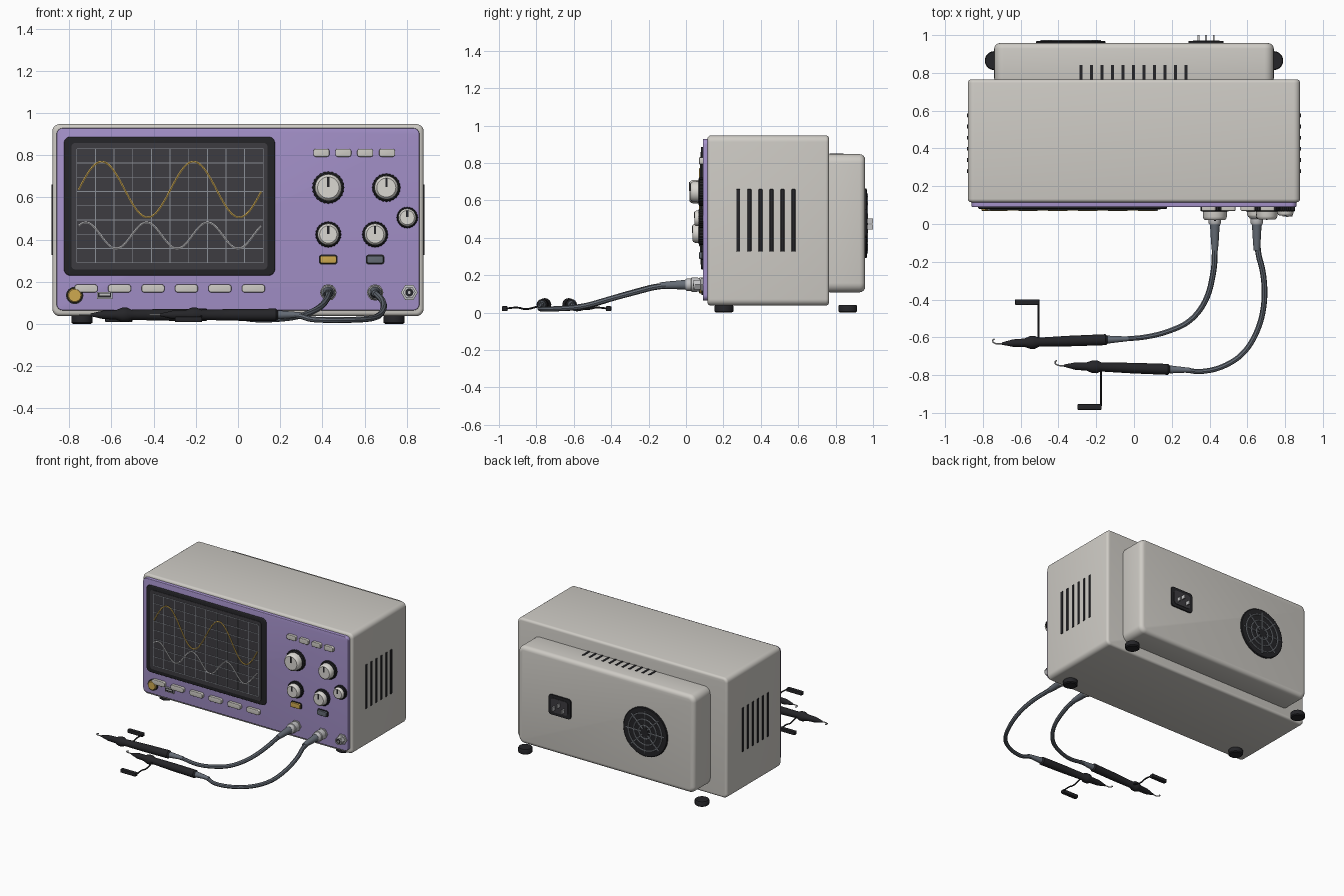
import bpy, bmesh, math
from mathutils import Vector

cube = bpy.data.objects.get("Cube")
if cube:
    bpy.data.objects.remove(cube, do_unlink=True)


def material(name, r, g, b):
    m = bpy.data.materials.new(name)
    m.use_nodes = True
    m.diffuse_color = (r, g, b, 1)
    node = next(n for n in m.node_tree.nodes if n.type == 'BSDF_PRINCIPLED')
    node.inputs["Base Color"].default_value = (r, g, b, 1)
    return m


CASE = material("warm grey case", .62, .60, .56)
PURPLE = material("purple panel", .38, .29, .60)
SCREEN = material("dark screen", .047, .045, .052)
BLACK = material("black rubber", .018, .018, .021)
YELLOW = material("amber", .62, .40, .08)
SLATE = material("slate cable", .13, .15, .18)
GRID = material("grid grey", .26, .28, .31)
SILVER = material("silver", .55, .55, .56)
KNOB = material("pale knob", .70, .68, .64)


def finish(name, bm, mat):
    bmesh.ops.recalc_face_normals(bm, faces=bm.faces)
    me = bpy.data.meshes.new(name)
    bm.to_mesh(me)
    bm.free()
    me.materials.append(mat)
    ob = bpy.data.objects.new(name, me)
    bpy.context.collection.objects.link(ob)
    smooth(ob)
    return ob


def smooth(ob):
    bpy.ops.object.select_all(action='DESELECT')
    ob.select_set(True)
    bpy.context.view_layer.objects.active = ob
    bpy.ops.object.shade_smooth_by_angle(angle=math.radians(35))


def box(name, x, y, z, mat, corner=0, edge=0):
    """Block from ranges; corner rounds edges along y, edge softens the rest."""
    bm = bmesh.new()
    bmesh.ops.create_cube(bm, size=1)
    for v in bm.verts:
        v.co = [lo + (hi - lo) * (c + .5) for c, (lo, hi) in zip(v.co, (x, y, z))]
    if corner:
        along = [e for e in bm.edges
                 if abs((e.verts[0].co - e.verts[1].co).normalized().y) > .9]
        bmesh.ops.bevel(bm, geom=along, offset=corner, segments=6, profile=.5,
                        affect='EDGES')
    if edge:
        hard = [e for e in bm.edges if e.calc_face_angle(0) > 1]
        bmesh.ops.bevel(bm, geom=hard, offset=edge, segments=4, profile=.5,
                        affect='EDGES')
    return finish(name, bm, mat)


def plate(name, cx, cz, w, h, y0, y1, mat, corner=0, edge=0):
    return box(name, (cx - w / 2, cx + w / 2), (y0, y1), (cz - h / 2, cz + h / 2),
               mat, corner, edge)


def lathe(name, origin, direction, profile, mat, sides=32, flute=0):
    """Turned part: profile of (radius, distance along direction)."""
    bm = bmesh.new()
    turn = Vector(direction).to_track_quat('Z', 'Y')
    rings = []
    for r, t in profile:
        ring = []
        for i in range(sides):
            a, rr = math.tau * i / sides, r * (1 - flute * (i % 2))
            p = Vector((rr * math.cos(a), rr * math.sin(a), t))
            ring.append(bm.verts.new(Vector(origin) + turn @ p))
        rings.append(ring)
    for a, b in zip(rings, rings[1:]):
        for i in range(sides):
            j = (i + 1) % sides
            bm.faces.new((a[i], a[j], b[j], b[i]))
    bm.faces.new(rings[0])
    bm.faces.new(rings[-1])
    return finish(name, bm, mat)


def tube(name, pts, r, mat, kind='POLY', end=1, cyclic=False, res=2):
    cu = bpy.data.curves.new(name, 'CURVE')
    cu.dimensions, cu.bevel_depth, cu.bevel_resolution = '3D', r, res
    cu.use_fill_caps = True
    sp = cu.splines.new(kind)
    sp.points.add(len(pts) - 1)
    for i, (sp_pt, p) in enumerate(zip(sp.points, pts)):
        sp_pt.co = (*p, 1)
        sp_pt.radius = 1 + (end - 1) * i / (len(pts) - 1)
    sp.use_cyclic_u = cyclic
    if kind == 'NURBS':
        sp.order_u, sp.use_endpoint_u, sp.resolution_u = 3, True, 8
    cu.materials.append(mat)
    ob = bpy.data.objects.new(name, cu)
    bpy.context.collection.objects.link(ob)
    bpy.ops.object.select_all(action='DESELECT')
    ob.select_set(True)
    bpy.context.view_layer.objects.active = ob
    bpy.ops.object.convert(target='MESH')
    smooth(bpy.context.object)


# Housing
box("main_case", (-.88, .88), (.115, .765), (.037, .947), CASE, .035, .018)
box("rear_case", (-.74, .74), (.74, .958), (.108, .847), CASE, .05, .03)
box("front_panel", (-.86, .86), (.09, .13), (.064, .928), PURPLE, .03, .005)
for x in (-.74, .74):
    for y in (.203, .865):
        lathe("foot", (x, y, 0), (0, 0, 1),
              [(.042, 0), (.05, .006), (.05, .034), (.046, .04)], BLACK)

# Vent slots on both sides and on top of the rear case
for s in (-1, 1):
    for i in range(6):
        y = .28 + .059 * i
        box("side_vent", sorted((s * .876, s * .885)), (y - .01, y + .01),
            (.326, .66), BLACK, 0, .003)
for i in range(11):
    x = -.28 + .0555 * i
    box("top_vent", (x - .008, x + .008), (.766, .842), (.842, .85), BLACK)

# Screen, graticule and traces
plate("screen_frame", -.325, .558, 1.0, .657, .08, .1, BLACK, .03, .006)
plate("screen_glass", -.325, .558, .93, .6, .077, .09, SCREEN, .02)
left, right, low, high = -.764, .12, .29, .83
for i in range(11):
    x = left + (right - left) * i / 10
    plate("grid_vertical", x, (low + high) / 2, .004, high - low, .075, .079, GRID)
for i in range(9):
    z = low + (high - low) * i / 8
    plate("grid_horizontal", (left + right) / 2, z, right - left, .004, .075, .079, GRID)


def trace(name, mid, amp, period, peak, mat):
    xs = [-.755 + .865 * i / 120 for i in range(121)]
    tube(name, [(x, .075, mid + amp * math.cos(math.tau * (x - peak) / period))
                for x in xs], .0045, mat, res=1)


trace("main_trace", .637, .132, .435, -.646, YELLOW)
trace("second_trace", .419, .062, .289, -.722, SILVER)

# Buttons and sockets on the panel
for i in range(4):
    plate("menu_button", .395 + .104 * i, .811, .076, .038, .07, .1, CASE, .012, .004)
for i in range(6):
    plate("soft_button", -.72 + .1586 * i, .168, .109, .038, .07, .1, CASE, .014, .004)
for x, mat in ((.428, YELLOW), (.65, SLATE)):
    plate("channel_button_rim", x, .305, .088, .046, .084, .1, BLACK, .012)
    plate("channel_button", x, .305, .078, .036, .07, .1, mat, .01, .004)
lathe("power_rim", (-.774, .1, .135), (0, -1, 0), [(.041, 0), (.041, .017)], BLACK)
lathe("power_button", (-.774, .1, .135), (0, -1, 0),
      [(.034, 0), (.034, .026), (.029, .031)], YELLOW)
plate("data_port_shell", -.632, .135, .074, .034, .08, .1, SILVER)
plate("data_port_hole", -.632, .135, .062, .022, .078, .09, BLACK)
plate("data_port_tongue", -.632, .139, .05, .008, .076, .09, SILVER)

# Knobs: fluted collar, pale cap, pointer
for x, z, r, front in ((.428, .646, .077, .02), (.703, .646, .068, .025),
                       (.428, .424, .062, .035), (.65, .424, .062, .035),
                       (.802, .504, .051, .045)):
    depth = .09 - front
    lathe("knob_collar", (x, .09, z), (0, -1, 0),
          [(r, 0), (r, .018), (r * .9, .024)], BLACK, 48, .05)
    lathe("knob_cap", (x, .09, z), (0, -1, 0),
          [(r * .84, 0), (r * .82, depth * .75), (r * .76, depth * .92),
           (r * .66, depth)], KNOB, 40)
    plate("knob_pointer", x, z + r * .35, .01, r * .62, front - .003, front + .01, BLACK)

# Signal connectors
for x in (.428, .65, .812):
    lathe("connector_base", (x, .092, .149), (0, -1, 0),
          [(.04, 0), (.04, .012), (.03, .014), (.03, .045)], SILVER, 6)
lathe("open_connector", (.812, .09, .149), (0, -1, 0),
      [(.026, 0), (.026, .05), (.019, .05), (.019, .035)], SILVER)
lathe("connector_hole", (.812, .06, .149), (0, -1, 0), [(.019, 0), (.019, .015)], BLACK)
lathe("connector_pin", (.812, .06, .149), (0, -1, 0), [(.007, 0), (.007, .022)], SILVER, 12)


# Probe leads
def probe(x, path, tail, tip, side):
    lathe("lead_connector", (x, .075, .149), (0, -1, 0),
          [(.036, 0), (.038, .02), (.038, .045), (.033, .048), (.033, .07),
           (.028, .078)], SILVER)
    lathe("lead_boot", (x, .0, .149), (0, -1, -.03),
          [(.027, 0), (.024, .03), (.02, .1), (.016, .14)], SLATE)
    tail, tip = Vector(tail), Vector(tip)
    d = (tip - tail).normalized()
    start = [(x, 0, .149), (x, -.14, .145)]
    tube("cable", start + path + [tail - d * .1, tail], .016, SLATE, 'NURBS', .8)
    lathe("probe_boot", tail - d * .11, d, [(.012, 0), (.021, .11)], SLATE, 20)
    lathe("probe_grip", tail, d,
          [(.02, 0), (.029, .01), (.028, .2), (.024, .365), (.034, .385),
           (.034, .41), (.022, .44), (.02, .5), (.013, .53), (.006, .56)], BLACK, 24)
    hook = [(0, 0), (.03, 0), (.046, .008), (.048, .02), (.038, .026)]
    tube("probe_hook", [tip + d * a + Vector((0, b, 0)) for a, b in hook],
         .004, SILVER)
    # Ground wire and clip
    w = tail + d * .365
    ends = [(0, 0), (.05, -.015), (.1, -.028), (.15, -.012), (.205, -.022)]
    tube("ground_wire", [w + Vector((0, side * a, b)) for a, b in ends],
         .005, BLACK, 'NURBS')
    y = w.y + side * .212
    box("ground_clip", (w.x - .125, w.x + .004), (y - .015, y + .015),
        (.008, .034), BLACK, 0, .005)


probe(.428, [(.425, -.24, .12), (.39, -.4, .075), (.3, -.52, .035), (.17, -.575, .02),
             (.06, -.6, .02)], (-.14, -.612, .043), (-.70, -.633, .043), 1)
probe(.65, [(.685, -.25, .115), (.695, -.4, .075), (.665, -.55, .03), (.585, -.69, .02),
            (.46, -.765, .018), (.34, -.785, .02)],
      (.19, -.77, .043), (-.37, -.75, .043), -1)

# Rear fan grille
fx, fz = -.335, .477
lathe("fan_disc", (fx, .95, fz), (0, 1, 0), [(.185, 0), (.185, .014), (.18, .018)],
      BLACK, 48)
for r in (.05, .095, .14):
    tube("fan_ring", [(fx + r * math.cos(math.tau * i / 40), .969,
                       fz + r * math.sin(math.tau * i / 40)) for i in range(40)],
         .005, GRID, cyclic=True)
for i in range(8):
    c, s = math.cos(math.tau * i / 8), math.sin(math.tau * i / 8)
    tube("fan_spoke", [(fx + r * c, .969, fz + r * s) for r in (.03, .16)], .005, GRID)
lathe("fan_hub", (fx, .96, fz), (0, 1, 0), [(.03, 0), (.03, .013)], BLACK, 24)

# Power inlet with three pins
plate("power_inlet", .382, .477, .185, .15, .95, .968, BLACK, .02)
plate("inlet_recess", .382, .477, .14, .105, .96, .971, SCREEN, .02)
for dx, dz in ((-.04, -.012), (0, .02), (.04, -.012)):
    plate("inlet_pin", .382 + dx, .47 + dz, .01, .028, .96, 1.0, SILVER)
